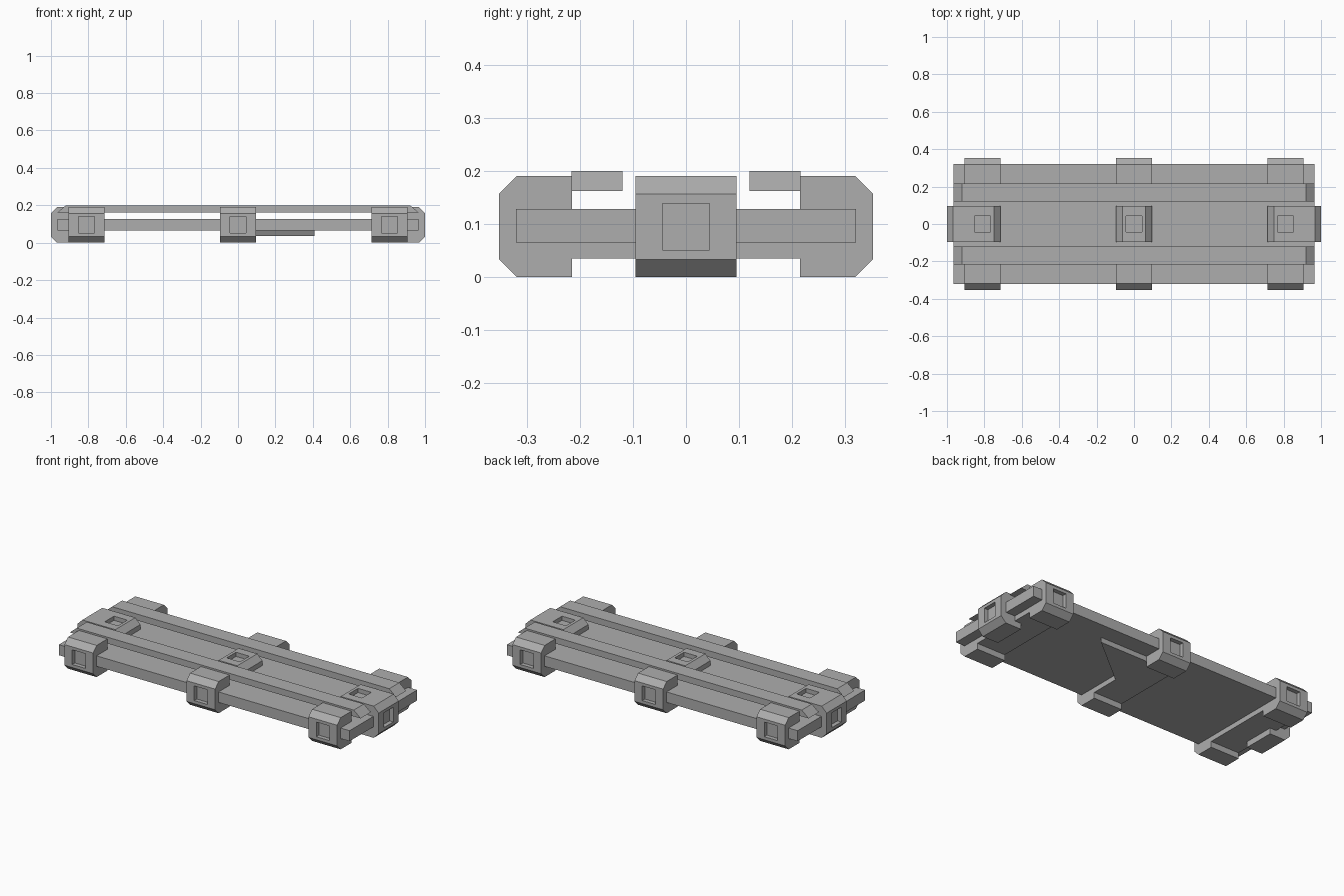
import bpy
import bmesh
from mathutils import Matrix, Vector

cube = bpy.data.objects.get("Cube")
if cube:
    bpy.data.objects.remove(cube)

grey = bpy.data.materials.new("plain_grey")
grey.use_nodes = True
tone = (0.42, 0.42, 0.42, 1)
grey.diffuse_color = tone
grey.node_tree.nodes["Principled BSDF"].inputs["Base Color"].default_value = tone


def finish(name, bm):
    bmesh.ops.recalc_face_normals(bm, faces=bm.faces)
    mesh = bpy.data.meshes.new(name)
    bm.to_mesh(mesh)
    bm.free()
    mesh.materials.append(grey)
    obj = bpy.data.objects.new(name, mesh)
    bpy.context.collection.objects.link(obj)
    return obj


def prism(bm, points, offset):
    """Extrude a flat outline along an offset."""
    base = bm.faces.new([bm.verts.new(p) for p in points])
    new = bmesh.ops.extrude_face_region(bm, geom=[base], use_keep_orig=True)["geom"]
    bmesh.ops.translate(bm, vec=offset,
                        verts=[v for v in new if isinstance(v, bmesh.types.BMVert)])


def box(name, x0, x1, y0, y1, z0, z1):
    bm = bmesh.new()
    prism(bm, [(x0, y0, z0), (x1, y0, z0), (x1, y1, z0), (x0, y1, z0)], (0, 0, z1 - z0))
    return finish(name, bm)


HALF, DEPTH, CUT = 0.095, 0.137, 0.033


def clamp(name, outward, across, tip):
    """Chamfered block with a square pocket in its outer face."""
    bm = bmesh.new()
    prism(bm, [(-HALF, y, z) for y, z in (
        (-HALF, -DEPTH), (HALF, -DEPTH), (HALF, -CUT),
        (HALF - CUT, 0), (CUT - HALF, 0), (-HALF, -CUT))], (2 * HALF, 0, 0))
    bmesh.ops.recalc_face_normals(bm, faces=bm.faces)
    face = max(bm.faces, key=lambda f: f.calc_center_median().z)
    bmesh.ops.inset_individual(bm, faces=[face], thickness=0.01)
    for v in face.verts:
        v.co.x = 0.044 if v.co.x > 0 else -0.044
        v.co.y = 0.044 if v.co.y > 0 else -0.044
    floor = bmesh.ops.extrude_discrete_faces(bm, faces=[face])["faces"][0]
    bmesh.ops.translate(bm, verts=floor.verts, vec=(0, 0, -0.025))
    # orient local z outward and local y across
    out, side = Vector(outward), Vector(across)
    turn = Matrix((side.cross(out), side, out)).transposed().to_4x4()
    bm.transform(Matrix.Translation(tip) @ turn)
    return finish(name, bm)


# Main slab
box("main_slab", -0.965, 0.965, -0.32, 0.32, 0.065, 0.128)

# Raised rails with sloped ends
for side, label in ((1, "left"), (-1, "right")):
    bm = bmesh.new()
    prism(bm, [(x, side * 0.12, z) for x, z in (
        (-0.965, 0.162), (0.965, 0.162), (0.92, 0.2), (-0.92, 0.2))], (0, side * 0.096, 0))
    finish("rail_" + label, bm)

# Side clamps, top blocks and the straps beneath
for x, place in ((-0.81, "right"), (0, "middle"), (0.81, "left")):
    for side, label in ((-1, "front"), (1, "back")):
        clamp(f"{label}_clamp_{place}", (0, side, 0), (0, 0, 1), (x, side * 0.352, HALF))
    clamp("top_block_" + place, (0, 0, 1), (1, 0, 0), (x, 0, 0.19))
    box("strap_" + place, x - HALF, x + HALF, -0.216, 0.216, 0.035, 0.066)

# End clamps
for side, label in ((-1, "right"), (1, "left")):
    clamp("end_clamp_" + label, (side, 0, 0), (0, 0, 1), (side, 0, HALF))

# Triangular gusset under the slab
bm = bmesh.new()
prism(bm, [(HALF, -0.04, 0.035), (0.41, 0.216, 0.035), (HALF, 0.216, 0.035)], (0, 0, 0.031))
finish("underside_gusset", bm)
